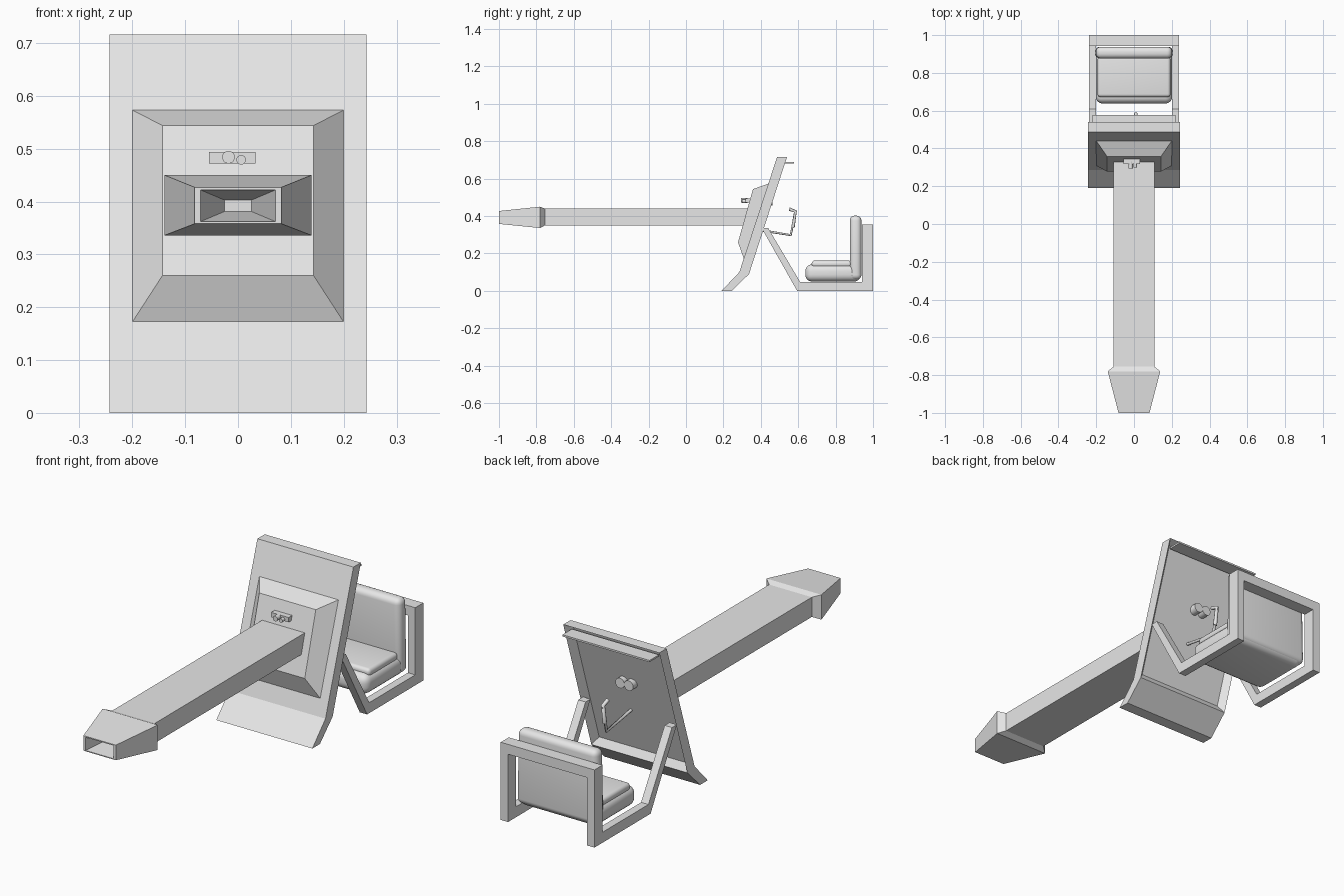
import bpy
import bmesh
import math
from mathutils import Vector

cube = bpy.data.objects.get("Cube")
if cube:
    bpy.data.objects.remove(cube, do_unlink=True)

grey = bpy.data.materials.new("plain_grey")
grey.use_nodes = True
grey.diffuse_color = (0.8, 0.8, 0.8, 1)
grey.node_tree.nodes["Principled BSDF"].inputs["Base Color"].default_value = (0.8, 0.8, 0.8, 1)


def finish(name, bm):
    """Turn a bmesh into a named grey object."""
    bmesh.ops.recalc_face_normals(bm, faces=bm.faces[:])
    mesh = bpy.data.meshes.new(name)
    bm.to_mesh(mesh)
    bm.free()
    mesh.materials.append(grey)
    obj = bpy.data.objects.new(name, mesh)
    bpy.context.collection.objects.link(obj)
    return obj


def smooth(obj, angle=40):
    bpy.ops.object.select_all(action="DESELECT")
    obj.select_set(True)
    bpy.context.view_layer.objects.active = obj
    bpy.ops.object.shade_smooth_by_angle(angle=math.radians(angle))


def loft(name, rings):
    """Skin equal-length rings of points and cap both ends."""
    bm = bmesh.new()
    loops = [[bm.verts.new(p) for p in ring] for ring in rings]
    n = len(loops[0])
    for a, b in zip(loops, loops[1:]):
        for i in range(n):
            j = (i + 1) % n
            bm.faces.new((a[i], a[j], b[j], b[i]))
    bm.faces.new(loops[0])
    bm.faces.new(loops[-1])
    return bm


def prism(name, profile, x0, x1):
    """Extrude a (y, z) profile along x."""
    return loft(name, [[(x, y, z) for y, z in profile] for x in (x0, x1)])


def rect(half, y_low, z_low, y_high, z_high):
    """Rectangle across x whose lower and upper edges may differ in y."""
    return [(-half, y_low, z_low), (half, y_low, z_low),
            (half, y_high, z_high), (-half, y_high, z_high)]


def cushion(name, low, high, bevel, top_scale=1.0):
    """Soft rounded box, optionally narrowed at the top."""
    low, high = Vector(low), Vector(high)
    bm = bmesh.new()
    bmesh.ops.create_cube(bm, size=1)
    for v in bm.verts:
        if v.co.z > 0:
            v.co.x *= top_scale
        v.co = (low + high) / 2 + v.co * (high - low)
    bmesh.ops.bevel(bm, geom=bm.edges[:], offset=bevel, segments=5,
                    profile=0.5, affect="EDGES")
    obj = finish(name, bm)
    smooth(obj, 60)


def tube(name, x, z, y0, y1, radius):
    """Cylinder lying along y."""
    ring = [(math.cos(t * math.tau / 20), math.sin(t * math.tau / 20)) for t in range(20)]
    bm = loft(name, [[(x + radius * c, y, z + radius * s) for c, s in ring] for y in (y0, y1)])
    smooth(finish(name, bm))


def rod(name, points, radius):
    """Thin round bar along a bent path."""
    curve = bpy.data.curves.new(name, "CURVE")
    curve.dimensions = "3D"
    curve.bevel_depth = radius
    curve.bevel_resolution = 2
    curve.use_fill_caps = True
    spline = curve.splines.new("POLY")
    spline.points.add(len(points) - 1)
    for p, co in zip(spline.points, points):
        p.co = (*co, 1)
    curve.materials.append(grey)
    bpy.context.collection.objects.link(bpy.data.objects.new(name, curve))


# Barrel with flared muzzle and tapering bore
barrel = [(0.36, 0.108, 0.35, 0.44), (-0.755, 0.108, 0.35, 0.44),
          (-0.78, 0.139, 0.336, 0.45), (-1.0, 0.082, 0.358, 0.427),
          (-1.0, 0.071, 0.362, 0.422), (-0.8, 0.026, 0.381, 0.403)]
finish("barrel", loft("barrel", [rect(h, y, a, y, b) for y, h, a, b in barrel]))

# Shield leaning back, with a kicked-out foot and a recessed rear
bm = prism("shield", [(0.487, 0.716), (0.285, 0.1), (0.19, 0.0),
                      (0.245, 0.0), (0.337, 0.09), (0.54, 0.716)], -0.243, 0.243)
bmesh.ops.recalc_face_normals(bm, faces=bm.faces[:])
bm.faces.ensure_lookup_table()
rear = max(bm.faces, key=lambda f: f.normal.y * f.calc_area())
bmesh.ops.inset_individual(bm, faces=[rear], thickness=0.036)
push = rear.normal * -0.03
for v in rear.verts:
    v.co += push
finish("shield", bm)

# Raised gun mount on the front of the shield
finish("gun_mount", loft("gun_mount", [rect(0.2, 0.309, 0.172, 0.44, 0.573),
                                       rect(0.143, 0.278, 0.26, 0.358, 0.544)]))

# Shelf behind the top of the shield
finish("rear_shelf", prism("rear_shelf", [(0.51, 0.682), (0.578, 0.682),
                                          (0.578, 0.69), (0.51, 0.69)], -0.22, 0.22))

# Sight: housing and two lenses at the front, twin eyepiece at the rear
finish("sight_housing", prism("sight_housing", [(0.318, 0.472), (0.36, 0.472),
                                               (0.36, 0.494), (0.318, 0.494)], -0.055, 0.033))
tube("large_lens", -0.018, 0.484, 0.294, 0.33, 0.012)
tube("small_lens", 0.006, 0.479, 0.3, 0.33, 0.009)
for side in (-1, 1):
    tube("eyepiece", -0.011 + side * 0.022, 0.48, 0.41, 0.462, 0.023)

# Control handle
rod("control_arm", [(0.01, 0.36, 0.331), (0.01, 0.56, 0.298), (0.01, 0.585, 0.42)], 0.007)
rod("control_grip", [(0.01, 0.572, 0.34), (0.01, 0.585, 0.425), (0.01, 0.552, 0.437)], 0.009)

# Seat frame: two bent side rails joined by a bar behind the backrest
rail = [(0.405, 0.335), (0.594, 0.0), (1.0, 0.0), (1.0, 0.355),
        (0.942, 0.355), (0.942, 0.048), (0.61, 0.048), (0.44, 0.335)]
for name, x0, x1 in (("right_rail", -0.237, -0.2), ("left_rail", 0.2, 0.237)):
    finish(name, prism(name, rail, x0, x1))
finish("rear_crossbar", prism("rear_crossbar", [(0.942, 0.31), (1.0, 0.31),
                                                (1.0, 0.355), (0.942, 0.355)], -0.2, 0.2))

# Upholstered seat
cushion("seat_base", (-0.202, 0.638, 0.05), (0.202, 0.935, 0.142), 0.036)
cushion("seat_pad", (-0.193, 0.672, 0.125), (0.193, 0.885, 0.162), 0.016)
cushion("backrest", (-0.207, 0.876, 0.06), (0.207, 0.938, 0.402), 0.026, 0.97)
